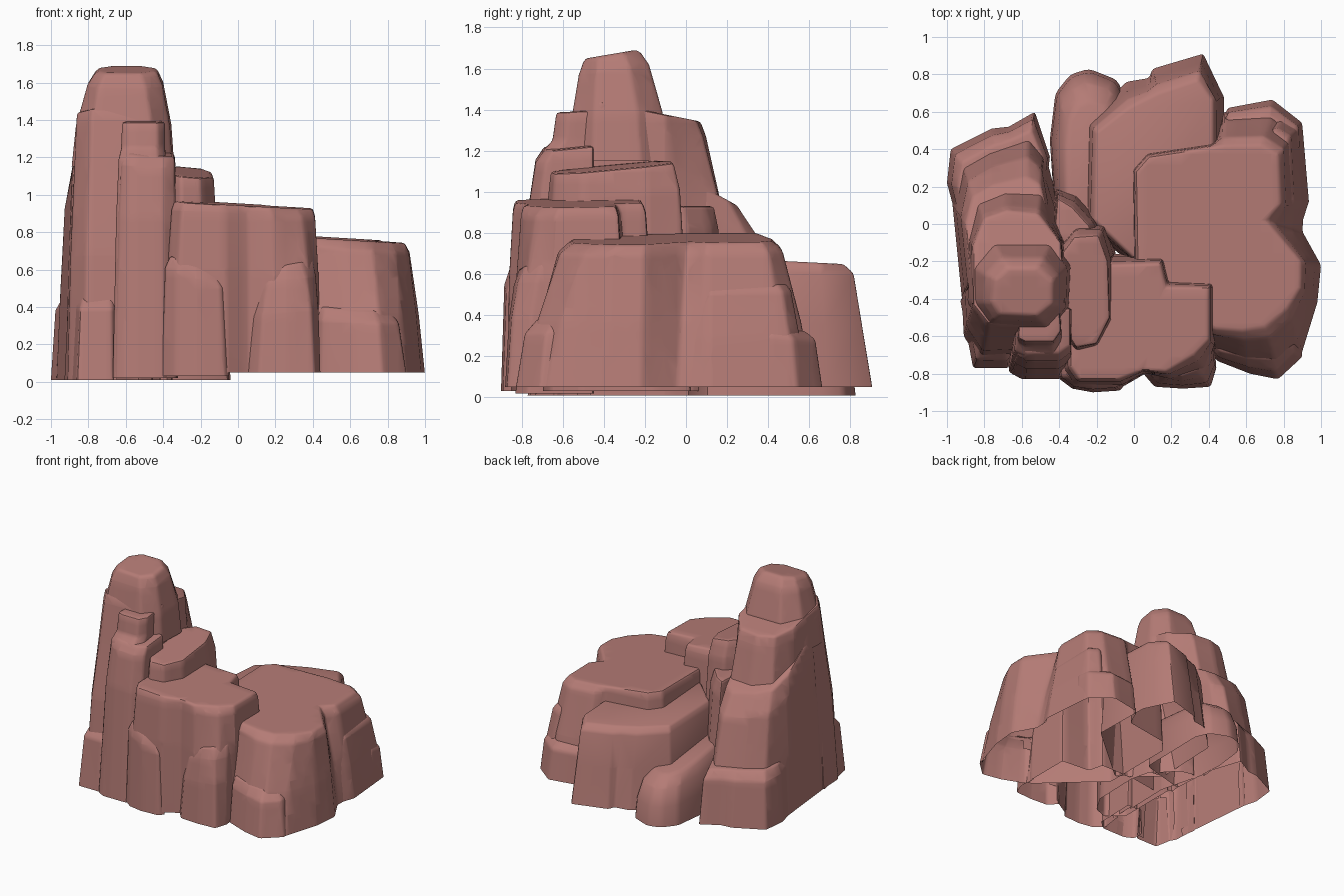
import bpy, bmesh
from mathutils import Vector
from mathutils.bvhtree import BVHTree

stone = bpy.data.materials.new("red_stone")
stone.diffuse_color = (0.46, 0.20, 0.18, 1)

# default side profile: (fraction of height, blend from base outline to top outline)
SIDE = [(0, 0), (0.45, 0.28), (0.88, 0.62), (1, 1)]
LEDGE = [(0, 0), (0.85, 0.4), (1, 1)]
groups = {}


def rock(group, name, z0, z1, base, top, slope=(0, 0), side=SIDE, bevel=0.014):
    """Open-bottomed boulder lofted from a base outline to a tilted top outline."""
    bm = bmesh.new()
    n = len(base)
    area = sum(base[i - 1][0] * base[i][1] - base[i][0] * base[i - 1][1] for i in range(n))
    if area < 0:
        base, top = base[::-1], top[::-1]
    cx = sum(p[0] for p in top) / n
    cy = sum(p[1] for p in top) / n
    rings = []
    for h, t in side:
        ring = []
        for (bx, by), (tx, ty) in zip(base, top):
            x, y = bx + (tx - bx) * t, by + (ty - by) * t
            tilt = slope[0] * (x - cx) + slope[1] * (y - cy)
            ring.append(bm.verts.new((x, y, z0 + (z1 + tilt - z0) * h)))
        rings.append(ring)
    for a, b in zip(rings, rings[1:]):
        for i in range(n):
            j = (i + 1) % n
            bm.faces.new((a[i], a[j], b[j], b[i]))
    bm.faces.new(rings[-1])
    bm.normal_update()
    hard = [e for e in bm.edges if len(e.link_faces) == 2 and e.calc_face_angle(0) > 0.5]
    bmesh.ops.bevel(bm, geom=hard, offset=bevel, segments=2, profile=0.5,
                    affect='EDGES', clamp_overlap=True)
    groups.setdefault(group, []).append((name, bm))


# peak on top of a stepped ridge falling away to the back
rock("ridge", "peak", 1.15, 1.67,
     [(-0.89, -0.42), (-0.80, -0.56), (-0.45, -0.57), (-0.35, -0.45), (-0.34, -0.22), (-0.44, -0.09), (-0.76, -0.09), (-0.88, -0.22)],
     [(-0.75, -0.42), (-0.71, -0.48), (-0.52, -0.49), (-0.44, -0.43), (-0.44, -0.31), (-0.52, -0.24), (-0.67, -0.24), (-0.74, -0.30)],
     (0, 0.17), [(0, 0), (0.42, 0.16), (0.85, 0.6), (0.96, 0.85), (1, 1)])
rock("ridge", "upper_shoulder", 0.01, 1.40,
     [(-0.91, -0.60), (-0.82, -0.74), (-0.50, -0.72), (-0.36, -0.55), (-0.35, -0.1), (-0.47, 0.36), (-0.70, 0.34), (-0.90, 0.26), (-0.94, 0.0)],
     [(-0.86, -0.43), (-0.78, -0.53), (-0.48, -0.53), (-0.37, -0.42), (-0.39, -0.10), (-0.51, 0.05), (-0.68, 0.07), (-0.80, 0.03), (-0.86, -0.12)],
     (0, -0.2), [(0, 0), (0.45, 0.3), (0.74, 0.66), (0.95, 0.9), (1, 1)])
rock("ridge", "lower_shoulder", 0.01, 1.05,
     [(-0.92, -0.4), (-0.45, -0.4), (-0.44, 0.15), (-0.48, 0.42), (-0.56, 0.54), (-0.78, 0.45), (-0.93, 0.36), (-0.97, 0.1)],
     [(-0.87, -0.3), (-0.50, -0.3), (-0.47, 0.08), (-0.50, 0.21), (-0.57, 0.25), (-0.75, 0.21), (-0.86, 0.15), (-0.90, 0.0)],
     (0, -0.55))
rock("ridge", "back_left_foot", 0.01, 0.44,
     [(-0.92, -0.08), (-0.50, -0.1), (-0.45, 0.36), (-0.53, 0.60), (-0.67, 0.52), (-0.76, 0.51), (-0.98, 0.40), (-1.0, 0.22)],
     [(-0.90, 0.0), (-0.52, 0.0), (-0.48, 0.34), (-0.55, 0.50), (-0.66, 0.45), (-0.75, 0.42), (-0.92, 0.33), (-0.94, 0.20)],
     (0, -0.1), LEDGE)
rock("ridge", "front_left_foot", 0.01, 0.5,
     [(-0.93, -0.40), (-0.86, -0.77), (-0.67, -0.77), (-0.60, -0.6), (-0.62, -0.3)],
     [(-0.88, -0.38), (-0.82, -0.66), (-0.68, -0.67), (-0.62, -0.58), (-0.64, -0.3)],
     (0, 0.2), LEDGE)

# stepped pillar on the front of the ridge
rock("ridge", "front_pillar", 0.02, 1.39,
     [(-0.67, -0.79), (-0.60, -0.83), (-0.42, -0.82), (-0.38, -0.72), (-0.38, -0.45), (-0.65, -0.45)],
     [(-0.62, -0.61), (-0.58, -0.63), (-0.43, -0.63), (-0.39, -0.57), (-0.40, -0.45), (-0.61, -0.45)],
     (0, 0.05), [(0, 0), (0.62, 0.35), (0.86, 0.62), (0.9, 0.9), (1, 1)])
rock("ridge", "front_pillar_step", 0.02, 1.22,
     [(-0.66, -0.80), (-0.58, -0.83), (-0.40, -0.83), (-0.33, -0.77), (-0.32, -0.45), (-0.64, -0.45)],
     [(-0.61, -0.66), (-0.57, -0.69), (-0.40, -0.69), (-0.34, -0.65), (-0.34, -0.45), (-0.61, -0.45)],
     (-0.1, 0.1), [(0, 0), (0.72, 0.4), (0.95, 0.7), (1, 1)])

# blocks leaning against the ridge
rock("middle", "middle_block", 0.03, 1.12,
     [(-0.42, -0.60), (-0.30, -0.70), (-0.19, -0.66), (-0.11, -0.52), (-0.10, -0.15), (-0.14, 0.02), (-0.30, 0.03), (-0.42, -0.1)],
     [(-0.38, -0.55), (-0.31, -0.66), (-0.20, -0.64), (-0.13, -0.50), (-0.14, -0.20), (-0.19, -0.06), (-0.32, -0.07), (-0.38, -0.15)],
     (-0.1, 0.09))
rock("middle", "middle_chip", 0.03, 0.93,
     [(-0.45, -0.1), (-0.15, -0.1), (-0.17, 0.03), (-0.30, 0.17), (-0.42, 0.20)],
     [(-0.43, -0.1), (-0.22, -0.1), (-0.24, -0.01), (-0.33, 0.09), (-0.41, 0.14)])

# front block with two buttresses
rock("front", "front_block", 0.05, 0.945,
     [(-0.39, -0.78), (-0.33, -0.87), (-0.06, -0.87), (0.06, -0.80), (0.20, -0.84), (0.40, -0.80), (0.44, -0.66), (0.44, -0.30),
      (0.20, -0.28), (0.17, -0.16), (-0.12, -0.16), (-0.38, -0.2)],
     [(-0.34, -0.76), (-0.29, -0.83), (-0.08, -0.83), (0.05, -0.78), (0.17, -0.79), (0.32, -0.70), (0.40, -0.62), (0.40, -0.34),
      (0.17, -0.34), (0.14, -0.21), (-0.12, -0.22), (-0.34, -0.25)],
     (-0.06, 0.02), [(0, 0), (0.6, 0.25), (0.95, 0.7), (1, 1)])
rock("front", "left_buttress", 0.03, 0.62,
     [(-0.41, -0.82), (-0.33, -0.88), (-0.22, -0.90), (-0.07, -0.89), (-0.03, -0.82), (-0.05, -0.6), (-0.38, -0.6)],
     [(-0.36, -0.81), (-0.31, -0.85), (-0.22, -0.86), (-0.12, -0.85), (-0.08, -0.80), (-0.1, -0.6), (-0.36, -0.6)],
     (-0.4, 0), [(0, 0), (0.88, 0.4), (1, 1)])
rock("front", "right_buttress", 0.05, 0.63,
     [(0.05, -0.80), (0.11, -0.87), (0.26, -0.88), (0.41, -0.87), (0.44, -0.77), (0.42, -0.5), (0.1, -0.5)],
     [(0.15, -0.77), (0.19, -0.80), (0.26, -0.81), (0.34, -0.78), (0.40, -0.70), (0.40, -0.5), (0.16, -0.5)],
     (0.2, 0), [(0, 0), (0.55, 0.25), (0.85, 0.6), (1, 1)])

# broad right block, its notch facing right, and its lower feet
rock("right", "right_block", 0.05, 0.765,
     [(0.40, -0.70), (0.60, -0.78), (0.78, -0.80), (0.90, -0.68), (0.98, -0.42), (1.0, -0.22), (0.90, -0.04), (0.91, 0.10),
      (0.89, 0.50), (0.75, 0.62), (0.48, 0.60), (0.42, 0.46), (0.06, 0.40), (-0.03, 0.30), (-0.03, -0.3)],
     [(0.43, -0.56), (0.58, -0.57), (0.70, -0.55), (0.82, -0.45), (0.89, -0.34), (0.89, -0.20), (0.70, 0.02), (0.78, 0.10),
      (0.77, 0.37), (0.68, 0.42), (0.48, 0.42), (0.42, 0.41), (0.08, 0.36), (0.01, 0.28), (0.02, -0.3)],
     (-0.06, 0.01), [(0, 0), (0.45, 0.3), (0.93, 0.75), (1, 1)])
rock("right", "right_front_foot", 0.05, 0.40,
     [(0.40, -0.66), (0.44, -0.73), (0.62, -0.80), (0.77, -0.83), (0.90, -0.71), (0.88, -0.45), (0.42, -0.45)],
     [(0.43, -0.64), (0.46, -0.68), (0.60, -0.71), (0.73, -0.72), (0.80, -0.64), (0.8, -0.45), (0.44, -0.45)],
     (-0.05, 0.1), [(0, 0), (0.8, 0.4), (1, 1)])
rock("right", "right_side_foot", 0.05, 0.54,
     [(0.88, -0.05), (0.935, 0.12), (0.90, 0.53), (0.80, 0.59), (0.6, 0.5), (0.6, 0.0)],
     [(0.77, 0.03), (0.83, 0.12), (0.82, 0.45), (0.75, 0.49), (0.6, 0.4), (0.6, 0.0)],
     (0, 0.05), [(0, 0), (0.5, 0.35), (0.93, 0.75), (1, 1)])
rock("right", "right_back_foot", 0.05, 0.335,
     [(0.90, 0.40), (0.90, 0.54), (0.74, 0.665), (0.50, 0.62), (0.42, 0.4), (0.6, 0.3)],
     [(0.86, 0.40), (0.85, 0.49), (0.72, 0.58), (0.51, 0.56), (0.42, 0.4), (0.6, 0.3)],
     (0, -0.1), LEDGE)

# back block and the low boulder beside it
rock("back", "back_block", 0.05, 0.665,
     [(0.49, 0.2), (0.48, 0.68), (0.37, 0.91), (0.10, 0.83), (0.08, 0.78), (-0.04, 0.76), (-0.26, 0.55), (-0.28, 0.0), (0.0, -0.22)],
     [(0.42, 0.2), (0.42, 0.66), (0.34, 0.77), (0.13, 0.70), (0.07, 0.67), (-0.03, 0.62), (-0.20, 0.49), (-0.21, 0.02), (0.0, -0.18)],
     (0, -0.05), [(0, 0), (0.5, 0.35), (0.93, 0.65), (1, 1)])
rock("boulder", "low_back_boulder", 0.01, 0.39,
     [(-0.05, 0.1), (-0.04, 0.66), (-0.09, 0.77), (-0.24, 0.83), (-0.34, 0.80), (-0.42, 0.70), (-0.45, 0.45), (-0.42, 0.0)],
     [(-0.15, 0.1), (-0.12, 0.56), (-0.16, 0.63), (-0.24, 0.66), (-0.30, 0.64), (-0.35, 0.56), (-0.37, 0.42), (-0.36, 0.0)],
     (0, -0.15), [(0, 0), (0.45, 0.1), (0.8, 0.4), (1, 1)], 0.025)


def inside(tree, p):
    """Count upward hits: odd means the point lies under the shell."""
    hits, p = 0, p.copy()
    while hits < 20:
        loc = tree.ray_cast(p, Vector((0.0003, 0.0002, 1)))[0]
        if loc is None:
            break
        hits += 1
        p = loc + Vector((0, 0, 0.0005))
    return hits % 2 == 1


# within each group keep only the outer skin: slice finely, drop buried pieces
for rocks in groups.values():
    if len(rocks) > 1:
        for _, bm in rocks:
            for axis in range(3):
                for k in range(-16, 29):
                    co, no = Vector(), Vector()
                    co[axis], no[axis] = k * 0.06 + 0.013, 1
                    bmesh.ops.bisect_plane(bm, geom=bm.verts[:] + bm.edges[:] + bm.faces[:],
                                           dist=1e-5, plane_co=co, plane_no=no)
        trees = [BVHTree.FromBMesh(bm) for _, bm in rocks]
        floors = [min(v.co.z for v in bm.verts) for _, bm in rocks]
        for i, (_, bm) in enumerate(rocks):
            others = [(t, f) for j, (t, f) in enumerate(zip(trees, floors)) if j != i and f < 1]
            buried = [f for f in bm.faces if any(
                all(p.z > lo - 0.05 and inside(t, p)
                    for p in [f.calc_center_median()] + [v.co for v in f.verts])
                for t, lo in others)]
            bmesh.ops.delete(bm, geom=buried, context='FACES')
    for name, bm in rocks:
        me = bpy.data.meshes.new(name)
        bm.to_mesh(me)
        bm.free()
        me.materials.append(stone)
        bpy.context.collection.objects.link(bpy.data.objects.new(name, me))

# smooth shading that keeps the fractured edges crisp
for ob in bpy.context.scene.objects:
    ob.select_set(True)
    bpy.context.view_layer.objects.active = ob
bpy.ops.object.shade_smooth_by_angle(angle=0.6)
